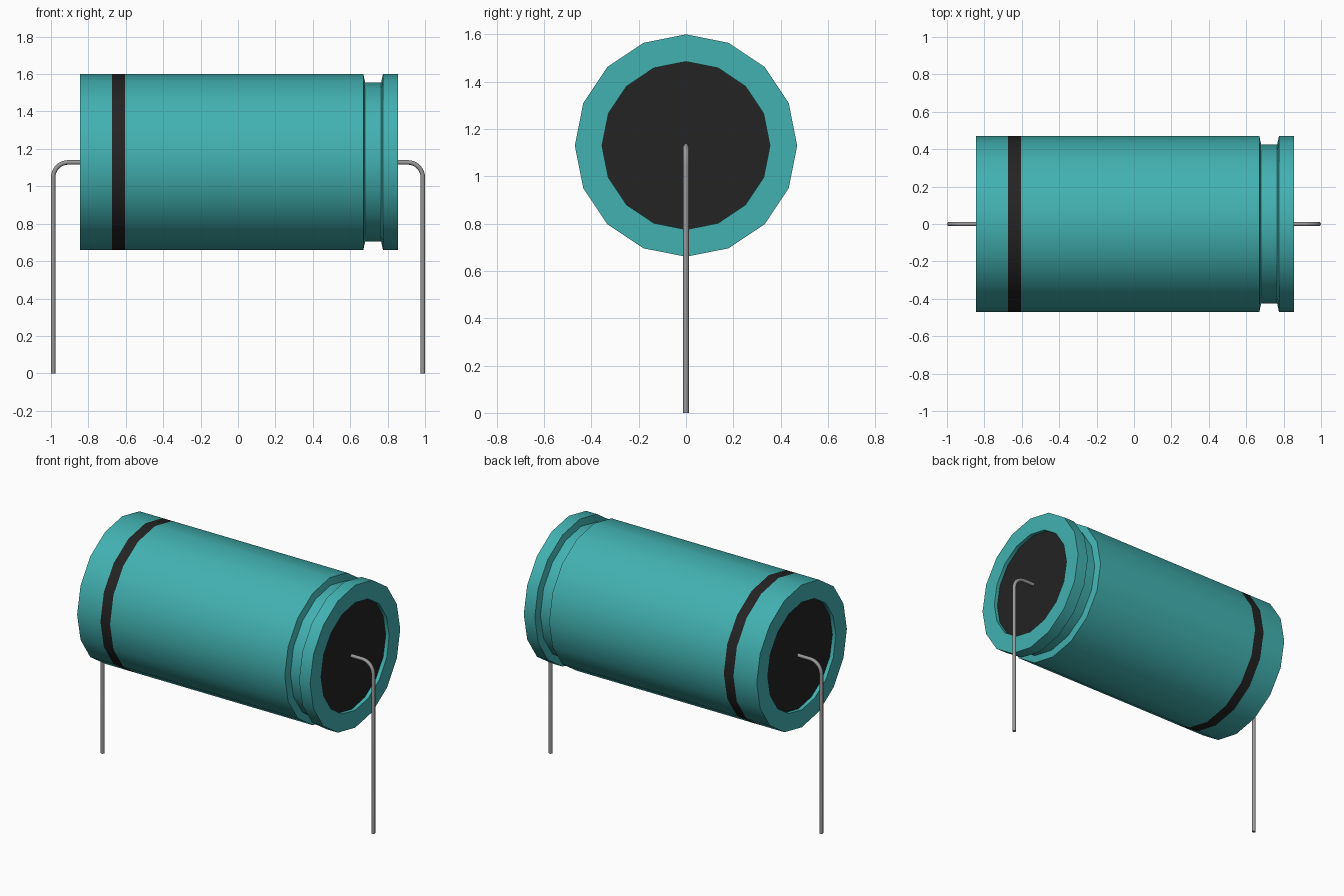
import bpy
import math

if "Cube" in bpy.data.objects:
    bpy.data.objects.remove(bpy.data.objects["Cube"])

SIDES = 16
AXIS_Z = 1.13
CAP_R = 0.355


def material(name, rgb):
    mat = bpy.data.materials.new(name)
    mat.use_nodes = True
    mat.diffuse_color = (*rgb, 1)
    mat.node_tree.nodes["Principled BSDF"].inputs["Base Color"].default_value = (*rgb, 1)
    return mat


TEAL = material("teal sleeve", (0.055, 0.44, 0.44))
BLACK = material("black", (0.017, 0.017, 0.017))
METAL = material("grey metal", (0.32, 0.32, 0.32))


def activate(obj):
    bpy.ops.object.select_all(action="DESELECT")
    obj.select_set(True)
    bpy.context.view_layer.objects.active = obj


def add_mesh(name, verts, faces, mats):
    mesh = bpy.data.meshes.new(name)
    mesh.from_pydata(verts, [], faces)
    for mat in mats:
        mesh.materials.append(mat)
    obj = bpy.data.objects.new(name, mesh)
    obj.location.z = AXIS_Z
    bpy.context.collection.objects.link(obj)
    return obj


def ring(x, r):
    angles = [2 * math.pi * k / SIDES for k in range(SIDES)]
    return [(x, r * math.sin(a), r * math.cos(a)) for a in angles]


# Can: (x, radius) profile turned about the x axis, with a crimped groove
profile = [(-0.82, CAP_R), (-0.845, CAP_R), (-0.845, 0.47), (-0.675, 0.47),
           (-0.605, 0.47), (0.67, 0.47), (0.68, 0.425), (0.765, 0.425),
           (0.775, 0.47), (0.855, 0.47), (0.855, CAP_R), (0.83, CAP_R)]
verts = [v for x, r in profile for v in ring(x, r)]
faces = []
for i in range(len(profile) - 1):
    for k in range(SIDES):
        n = (k + 1) % SIDES
        a, b = i * SIDES, (i + 1) * SIDES
        faces.append((a + k, b + k, b + n, a + n))
can = add_mesh("can_body", verts, faces, [TEAL, BLACK])

# Polarity band
for face in can.data.polygons:
    if -0.67 < face.center.x < -0.61:
        face.material_index = 1
activate(can)
bpy.ops.object.shade_smooth_by_angle(angle=math.radians(30))

# Recessed end seals
for name, x, order in (("left_end_seal", 0.83, -1), ("right_end_seal", -0.82, 1)):
    add_mesh(name, ring(x, CAP_R), [tuple(range(SIDES))[::order]], [BLACK])

# Bent wire leads
WIRE_R, WIRE_X, WIRE_Z, BEND = 0.012, 0.988, 1.128, 0.08
for name, side in (("left_lead", 1), ("right_lead", -1)):
    path = [(0.81, WIRE_Z)]
    for s in range(9):
        a = math.pi / 2 * s / 8
        path.append((WIRE_X - BEND + BEND * math.sin(a),
                     WIRE_Z - BEND + BEND * math.cos(a)))
    path.append((WIRE_X, 0))

    curve = bpy.data.curves.new(name, "CURVE")
    curve.dimensions = "3D"
    curve.bevel_depth = WIRE_R
    curve.bevel_resolution = 2
    curve.use_fill_caps = True
    spline = curve.splines.new("POLY")
    spline.points.add(len(path) - 1)
    for point, (x, z) in zip(spline.points, path):
        point.co = (side * x, 0, z, 1)
    curve.materials.append(METAL)
    lead = bpy.data.objects.new(name, curve)
    bpy.context.collection.objects.link(lead)
    activate(lead)
    bpy.ops.object.convert(target="MESH")
    bpy.ops.object.shade_smooth_by_angle(angle=math.radians(50))
